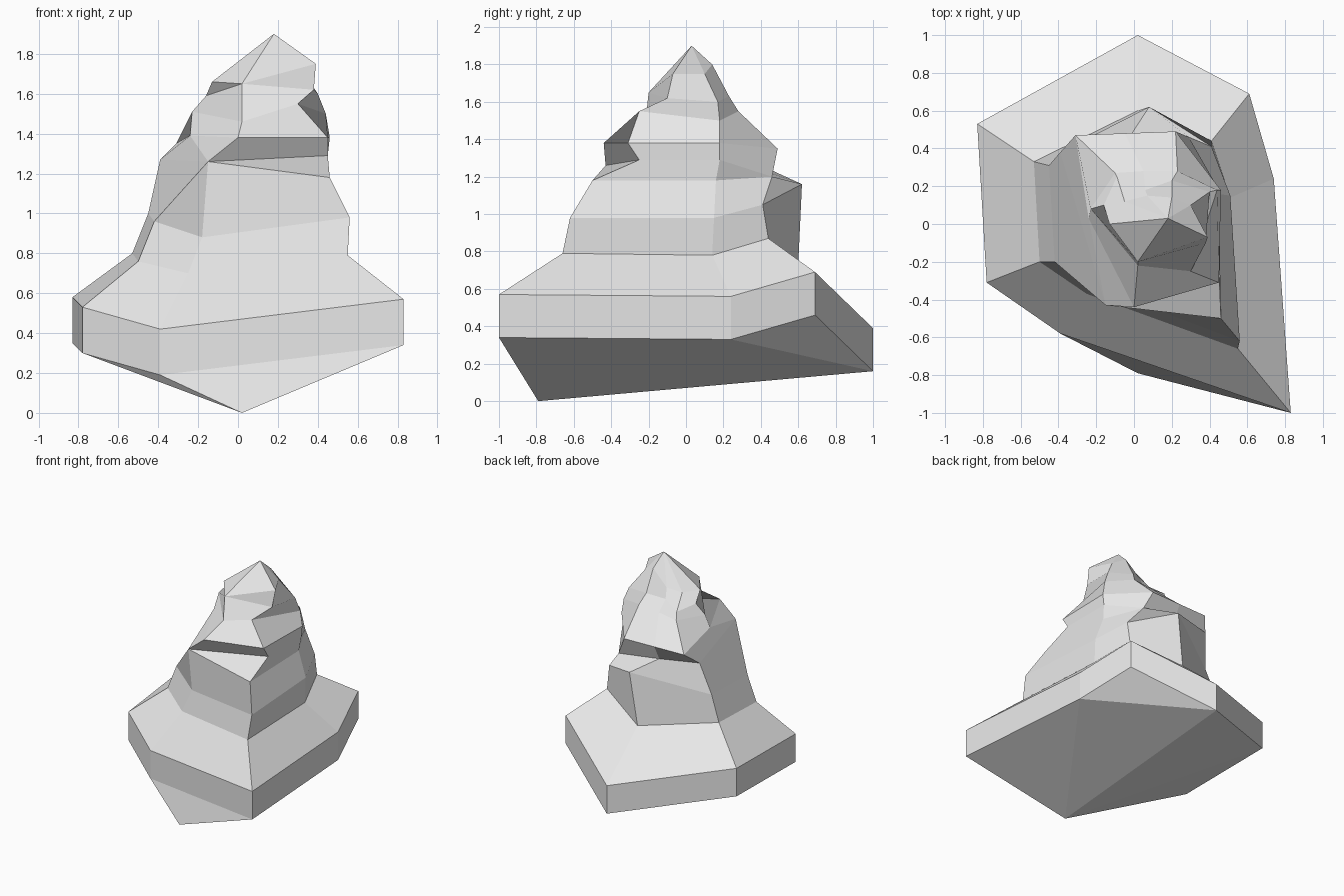
import bpy
import bmesh
from mathutils import Vector

default_cube = bpy.data.objects.get("Cube")
if default_cube:
    bpy.data.objects.remove(default_cube, do_unlink=True)

# One plain stone colour
stone = bpy.data.materials.new("pale_grey_stone")
stone.use_nodes = True
stone_colour = (.8, .8, .8, 1)
stone.diffuse_color = stone_colour
shader = next(node for node in stone.node_tree.nodes if node.type == "BSDF_PRINCIPLED")
shader.inputs["Base Color"].default_value = stone_colour
shader.inputs["Roughness"].default_value = .8


class RockPart:
    """Flat-faced mesh that shares corners and skips collapsed faces."""

    def __init__(self, name):
        self.name = name
        self.bm = bmesh.new()
        self.corners = {}

    def corner(self, point):
        key = tuple(point)
        if key not in self.corners:
            self.corners[key] = self.bm.verts.new(point)
        return self.corners[key]

    def face(self, *points):
        corners = list(dict.fromkeys(self.corner(point) for point in points))
        if len(corners) > 2:
            self.bm.faces.new(corners)

    def loft(self, *rings):
        for lower, upper in zip(rings, rings[1:]):
            for i in range(len(lower)):
                j = (i + 1) % len(lower)
                self.face(lower[i], lower[j], upper[j], upper[i])

    def finish(self):
        mesh = bpy.data.meshes.new(self.name)
        self.bm.to_mesh(mesh)
        self.bm.free()
        mesh.materials.append(stone)
        part = bpy.data.objects.new(self.name, mesh)
        bpy.context.collection.objects.link(part)
        return part


# Every cross-section runs front right, right, back right, back,
# back left, left, front left, seen from above.
rim_top = [(.83, -1, .57), (.74, .24, .56), (.61, .69, .69), (.02, 1, .39),
           (-.83, .53, .58), (-.78, -.31, .53), (-.39, -.58, .42)]
shoulder = [(.55, -.66, .79), (.51, .14, .78), (.41, .44, .87), (.02, .6, .73),
            (-.53, .33, .8), (-.5, -.2, .76), (-.25, -.37, .7)]
waist = [(.56, -.62, .98), (.51, .15, .98), (.41, .41, 1.05), (.08, .62, 1.16),
         (-.45, .31, 1), (-.42, -.2, .96), (-.18, -.34, .88)]

# Plinth: straight band with a slanting keel beneath
rim_bottom = [tuple(Vector(p) - Vector((0, 0, .23))) for p in rim_top]
keel = (.02, -.79, 0)
plinth = RockPart("plinth")
plinth.loft(rim_bottom, rim_top)
right, back_right, back = rim_bottom[1:4]
plinth.face(back, back_right, right)
underside = [p for p in rim_bottom if p != back_right]
for start, end in zip(underside, underside[1:] + underside[:1]):
    plinth.face(keel, end, start)
plinth.finish()

# Lower slope: broad skirt, low wall and the ledge that winds around it
front_notch = (-.15, -.43, 1.26)
ledge = [(.46, -.5, 1.18), (.44, .16, 1.18), (.29, .46, 1.2), (-.05, .42, 1.23),
         (-.39, .38, 1.27), front_notch, front_notch]
lower_slope = RockPart("lower_slope")
lower_slope.loft(rim_top, shoulder, waist, ledge)
lower_slope.finish()

# Overhang: undercut foot and projecting lip above the ledge
undercut = [(.45, -.25, 1.29), (.45, .18, 1.29)] + ledge[2:]
lip = [(.45, -.31, 1.38), (.46, .18, 1.38), (.22, .49, 1.35), (-.05, .48, 1.35),
       (-.31, .47, 1.35), (-.24, .03, 1.39), (0, -.44, 1.38)]
overhang = RockPart("overhang")
overhang.loft(ledge, undercut, lip)
overhang.finish()

# Peak: twisted crown closing on a single tip
crown_foot = [(.3, -.25, 1.55), (.44, .18, 1.5), (.23, .28, 1.55), (.05, .28, 1.53),
              (-.1, .27, 1.5), (-.23, .08, 1.51), (.02, -.22, 1.46)]
crown_neck = [(.38, -.1, 1.62), (.4, .17, 1.6), (.2, .23, 1.63), (.06, .18, 1.6),
              (-.09, .25, 1.56), (-.16, .1, 1.59), (.02, -.2, 1.65)]
crown_top = [(.39, -.07, 1.75), (.3, .1, 1.75), (.2, .14, 1.8), (.07, .15, 1.68),
             (-.05, .12, 1.66), (-.13, 0, 1.66), (.02, -.2, 1.65)]
tip = (.18, .03, 1.9)
peak = RockPart("peak")
peak.loft(lip, crown_foot, crown_neck, crown_top, [tip] * len(crown_top))
peak.finish()
